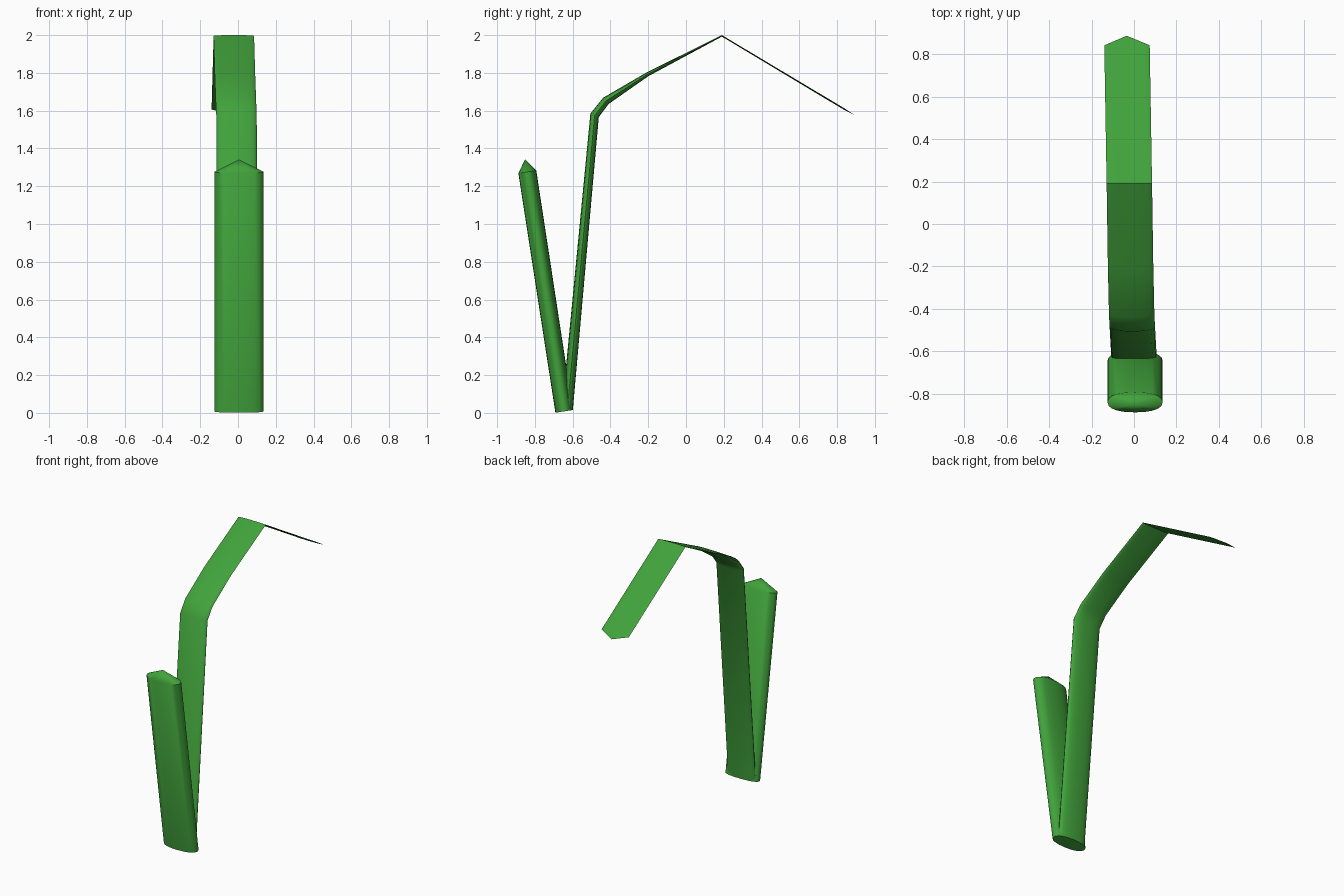
import bpy, bmesh, math
from mathutils import Vector

if "Cube" in bpy.data.objects:
    bpy.data.objects.remove(bpy.data.objects["Cube"])

green = bpy.data.materials.new("leaf green")
green.diffuse_color = (0.053, 0.365, 0.044, 1)
green.use_nodes = True
green.node_tree.nodes["Principled BSDF"].inputs["Base Color"].default_value = green.diffuse_color


def blade(name, path, tip, power, sides=20):
    """Loft a flattened oval along (centre, half width, half thickness) stations, ending in a point."""
    bm = bmesh.new()
    centres = [Vector(s[0]) for s in path]
    rings = []
    for i, (c, w, t) in enumerate(path):
        c = Vector(c)
        before = (centres[i] - centres[i - 1]).normalized() if i else Vector()
        after = (centres[i + 1] - c).normalized() if i + 1 < len(path) else Vector()
        d = before + after
        normal = Vector((0, -d.z, d.y)).normalized()
        ring = []
        for k in range(sides):
            a = math.tau * k / sides
            cx, sy = math.cos(a), math.sin(a)
            px = math.copysign(abs(cx) ** (2 / power), cx) * w
            py = math.copysign(abs(sy) ** (2 / power), sy) * t
            ring.append(bm.verts.new(c + Vector((px, 0, 0)) + normal * py))
        rings.append(ring)
    for r, s in zip(rings, rings[1:]):
        for k in range(sides):
            n = (k + 1) % sides
            bm.faces.new((r[k], r[n], s[n], s[k]))
    bm.faces.new(rings[0])
    point = bm.verts.new(tip)
    for k in range(sides):
        bm.faces.new((rings[-1][k], rings[-1][(k + 1) % sides], point))
    bmesh.ops.recalc_face_normals(bm, faces=bm.faces)
    mesh = bpy.data.meshes.new(name)
    bm.to_mesh(mesh)
    bm.free()
    obj = bpy.data.objects.new(name, mesh)
    bpy.context.collection.objects.link(obj)
    mesh.materials.append(green)
    bpy.ops.object.select_all(action='DESELECT')
    obj.select_set(True)
    bpy.context.view_layer.objects.active = obj
    bpy.ops.object.shade_smooth_by_angle(angle=math.radians(40))
    return obj


# Short straight blade leaning forward
blade("short_leaf",
      [((0.005, -0.645, 0.008), 0.13, 0.047),
       ((0.005, -0.840, 1.276), 0.13, 0.048)],
      (0.005, -0.852, 1.342), 2.3)

# Long blade rising, folding over and drooping to the back
blade("long_leaf",
      [((0.000, -0.628, 0.018), 0.107, 0.029),
       ((-0.008, -0.484, 1.575), 0.107, 0.024),
       ((-0.011, -0.424, 1.652), 0.107, 0.022),
       ((-0.016, -0.205, 1.792), 0.107, 0.011),
       ((-0.022, 0.190, 1.996), 0.107, 0.004),
       ((-0.033, 0.842, 1.606), 0.107, 0.004)],
      (-0.034, 0.887, 1.580), 2.2)
